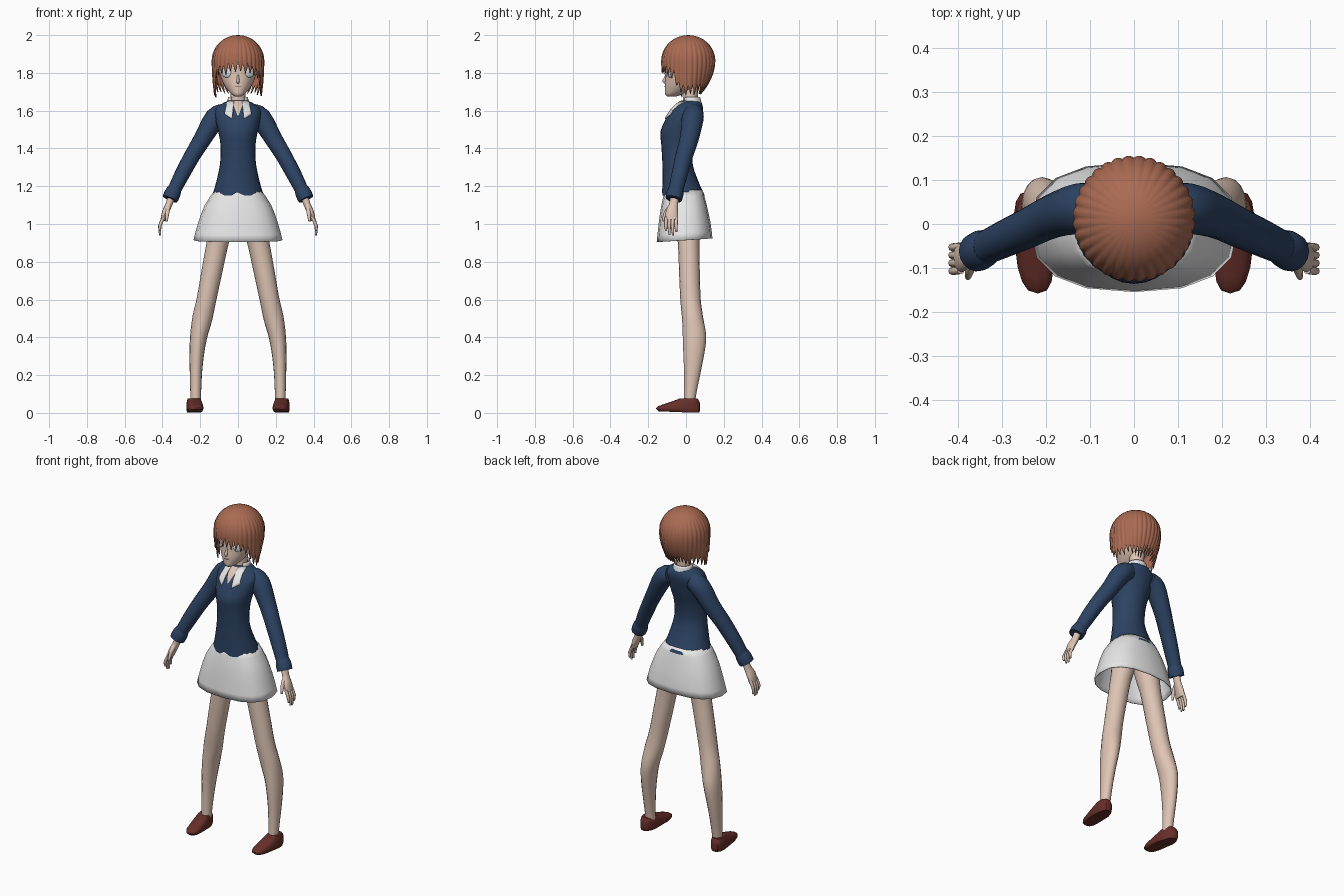
import bpy, bmesh, math, random
from mathutils import Vector

if "Cube" in bpy.data.objects:
    bpy.data.objects.remove(bpy.data.objects["Cube"])

random.seed(4)


def material(name, rgb):
    m = bpy.data.materials.new(name)
    m.diffuse_color = (*rgb, 1)
    m.use_nodes = True
    m.node_tree.nodes["Principled BSDF"].inputs["Base Color"].default_value = m.diffuse_color
    return m


SKIN = material("skin", (0.74, 0.56, 0.46))
HAIR = material("auburn hair", (0.40, 0.145, 0.085))
NAVY = material("navy cloth", (0.026, 0.056, 0.125))
WHITE = material("white cloth", (0.82, 0.82, 0.82))
SHOE = material("brown leather", (0.135, 0.028, 0.022))
EYE = material("eye white", (0.72, 0.74, 0.76))
LIP = material("lip", (0.42, 0.22, 0.18))


def spline(rows, steps):
    """Catmull-Rom interpolation of tuples."""
    out = []
    for i in range(len(rows) - 1):
        p = [rows[max(i - 1, 0)], rows[i], rows[i + 1], rows[min(i + 2, len(rows) - 1)]]
        for s in range(steps):
            t = s / steps
            out.append(tuple(0.5 * (2 * b + (c - a) * t + (2 * a - 5 * b + 4 * c - d) * t * t
                                    + (3 * b - a - 3 * c + d) * t ** 3) for a, b, c, d in zip(*p)))
    return out + [tuple(rows[-1])]


def finish(name, bm, mat, mirror=False, thick=0, angle=50):
    bmesh.ops.recalc_face_normals(bm, faces=bm.faces[:])
    me = bpy.data.meshes.new(name)
    bm.to_mesh(me)
    bm.free()
    me.materials.append(mat)
    ob = bpy.data.objects.new(name, me)
    bpy.context.collection.objects.link(ob)
    bpy.ops.object.select_all(action='DESELECT')
    ob.select_set(True)
    bpy.context.view_layer.objects.active = ob
    bpy.ops.object.shade_smooth_by_angle(angle=math.radians(angle))
    if thick:
        s = ob.modifiers.new("thickness", 'SOLIDIFY')
        s.thickness = thick
    if mirror:
        ob.modifiers.new("mirror", 'MIRROR')
    return ob


def bridge(rings, caps=(True, True), closed=True):
    bm = bmesh.new()
    vs = [[bm.verts.new(p) for p in r] for r in rings]
    n = len(vs[0])
    for a, b in zip(vs, vs[1:]):
        for i in range(n if closed else n - 1):
            j = (i + 1) % n
            bm.faces.new((a[i], a[j], b[j], b[i]))
    if caps[0]:
        bm.faces.new(vs[0])
    if caps[1]:
        bm.faces.new(vs[-1])
    return bm


def power(v, e):
    return math.copysign(abs(v) ** e, v)


def stack(rows, sides=24, steps=3, e=1.0, cx=0, caps=(True, True)):
    """Horizontal sections: (z, front y, back y, half width)."""
    rings = []
    for z, f, b, w in spline(rows, steps):
        ang = [2 * math.pi * i / sides for i in range(sides)]
        rings.append([(cx + w * power(math.sin(a), e),
                       (f + b) / 2 - (b - f) / 2 * power(math.cos(a), e), z) for a in ang])
    return bridge(rings, caps)


def tube(rows, sides=16, steps=3):
    """Sections across a path: (x, y, z, radius in x, radius in y)."""
    rows = spline(rows, steps)
    pts = [Vector(r[:3]) for r in rows]
    rings = []
    for i, r in enumerate(rows):
        t = (pts[min(i + 1, len(pts) - 1)] - pts[max(i - 1, 0)]).normalized()
        a = Vector((1, 0, 0))
        a = (a - t * a.dot(t)).normalized()
        b = t.cross(a)
        rings.append([pts[i] + a * r[3] * math.cos(k * 2 * math.pi / sides)
                      + b * r[4] * math.sin(k * 2 * math.pi / sides) for k in range(sides)])
    return bridge(rings)


# jacket body, with a small notch at the front of the hem
TORSO = [(1.15, -.127, .10, .137), (1.22, -.125, .068, .116), (1.32, -.125, .035, .095),
         (1.42, -.131, .045, .093), (1.49, -.135, .065, .105), (1.56, -.105, .082, .12),
         (1.605, -.075, .09, .122), (1.637, -.045, .085, .085), (1.655, -.02, .07, .045)]
bm = stack(TORSO, caps=(False, True))
for v in bm.verts:
    if v.co.z < 1.151 and abs(v.co.x) < .01 and v.co.y < 0:
        v.co.z += .022
finish("jacket_body", bm, NAVY)

# sleeves and cuffs
finish("sleeve", tube([(.07, .04, 1.588, .05, .05), (.12, .036, 1.562, .056, .058),
                       (.185, .018, 1.455, .048, .05), (.243, -.01, 1.36, .043, .046),
                       (.30, -.036, 1.255, .04, .042), (.347, -.058, 1.16, .034, .038)]), NAVY, True)
finish("cuff", tube([(.333, -.052, 1.19, .036, .038), (.346, -.058, 1.163, .043, .045),
                     (.36, -.065, 1.132, .042, .044)], steps=2), NAVY, True)

# hands
finish("palm", tube([(.35, -.06, 1.15, .02, .022), (.367, -.066, 1.10, .018, .024),
                     (.385, -.074, 1.06, .018, .033), (.398, -.076, 1.02, .013, .034)], 12), SKIN, True)
for i, (y, tip) in enumerate([(-.105, .965), (-.087, .942), (-.069, .94), (-.051, .958)]):
    finish("finger_%d" % (i + 1), tube([(.394, y, 1.035, .009, .009), (.414, y - .002, .99, .009, .009),
                                        (.412, y, tip, .005, .005)], 8, 2), SKIN, True)
finish("thumb", tube([(.368, -.08, 1.095, .011, .012), (.374, -.107, 1.06, .011, .011),
                      (.378, -.122, 1.015, .006, .006)], 8, 2), SKIN, True)

# skirt, open below, hem slightly lower at the front
bm = stack([(1.18, -.112, .088, .122), (1.10, -.130, .11, .176), (1.0, -.146, .13, .213),
            (.915, -.155, .14, .236)], sides=16, steps=2, e=.8, caps=(False, False))
for v in bm.verts:
    if v.co.z < 1.05:
        v.co.z += .065 * v.co.y
finish("skirt", bm, WHITE, thick=.005)

# legs
finish("leg", tube([(.066, .005, 1.12, .062, .085), (.085, .012, 1.0, .064, .07),
                    (.108, .014, .9, .058, .057), (.138, .018, .75, .055, .055),
                    (.167, .024, .6, .052, .054), (.189, .035, .5, .053, .056),
                    (.209, .045, .4, .045, .062), (.219, .04, .3, .038, .054),
                    (.223, .032, .2, .032, .042), (.224, .02, .08, .028, .031),
                    (.224, .02, .03, .028, .031)]), SKIN, True)

# shoes, toes turned a little inward
bm = stack([(.002, -.145, .07, .038), (.018, -.157, .075, .043), (.034, -.15, .075, .043),
            (.055, -.09, .073, .04), (.077, -.03, .06, .033)], 16, 2, .75, .23)
for v in bm.verts:
    v.co.x += .08 * (v.co.y + .02)
    if v.co.y < 0 and v.co.z < .01:
        v.co.z += .006
finish("shoe", bm, SHOE, True, angle=40)


# neck opening and collar laid over the jacket
def front_y(x, z):
    for a, b in zip(TORSO, TORSO[1:]):
        if a[0] <= z <= b[0]:
            t = (z - a[0]) / (b[0] - a[0])
            _, f, bk, w = [p + (q - p) * t for p, q in zip(a, b)]
            return (f + bk) / 2 - (bk - f) / 2 * math.sqrt(1 - min(abs(x) / w, .95) ** 2)
    return TORSO[-1][1]


def patch(corners, lift, n=7):
    a, b, c, d = [Vector(p) for p in corners]
    rings = []
    for i in range(n):
        l, r = a.lerp(d, i / (n - 1)), b.lerp(c, i / (n - 1))
        row = [l.lerp(r, j / (n - 1)) for j in range(n)]
        rings.append([(p.x, front_y(p.x, p.y) - lift, p.y) for p in row])
    return bridge(rings, (False, False), False)


finish("neckline", patch([(-.032, 1.65), (.032, 1.65), (.003, 1.575), (-.003, 1.575)], .004), SKIN)
finish("collar_flap", patch([(.022, 1.652), (.058, 1.655), (.072, 1.582), (.032, 1.558)], .011),
       WHITE, True, .006)
bm = stack([(1.632, -.028, .085, .06), (1.672, -.02, .075, .052)], caps=(False, False))
bmesh.ops.delete(bm, geom=[f for f in bm.faces if f.calc_center_median().y < -.005], context='FACES')
finish("collar_band", bm, WHITE, thick=.005)

# neck, head and nose
finish("neck", stack([(1.60, -.02, .068, .044), (1.66, -.017, .062, .04), (1.77, -.02, .07, .043)]), SKIN)
FACE = [(1.674, -.098, -.055, .014), (1.686, -.11, -.02, .034), (1.71, -.112, .03, .056),
        (1.74, -.112, .07, .076), (1.78, -.108, .10, .093), (1.82, -.106, .12, .104),
        (1.88, -.103, .125, .109), (1.94, -.07, .10, .085), (1.965, -.03, .06, .04)]
finish("head", stack(FACE, 28), SKIN)
finish("nose", tube([(0, -.104, 1.79, .004, .004), (0, -.113, 1.768, .007, .007),
                     (0, -.116, 1.755, .009, .009), (0, -.106, 1.745, .005, .005)], 8, 2), SKIN)

# mouth plate
bm = bmesh.new()
bmesh.ops.create_cube(bm, size=1)
for v in bm.verts:
    v.co = (v.co.x * .03, -.111 + v.co.y * .006, 1.727 + v.co.z * .005)
finish("mouth", bm, LIP)

# eyes: shallow domes turned with the cheek
bm = bmesh.new()
bmesh.ops.create_uvsphere(bm, u_segments=20, v_segments=12, radius=1)
c, s = math.cos(.5), math.sin(.5)
for v in bm.verts:
    x, y, z = v.co.x * .029, v.co.y * .01, v.co.z * .027
    v.co = (.061 + x * c - y * s, -.083 + x * s + y * c, 1.802 + z)
finish("eye", bm, EYE, True)

# hair: ridged cap made of locks with a ragged hem
HEM = [(0, 1.815), (25, 1.80), (45, 1.79), (58, 1.765), (68, 1.685), (85, 1.665),
       (110, 1.69), (150, 1.695), (180, 1.685)]


def hem_height(deg):
    for (a, p), (b, q) in zip(HEM, HEM[1:]):
        if a <= deg <= b:
            return p + (q - p) * (deg - a) / (b - a)
    return HEM[-1][1]


LOCKS, PER, RINGS = 32, 6, 16
drop = [random.uniform(-.012, .018) for _ in range(LOCKS)]
rings = [[] for _ in range(RINGS)]
for k in range(LOCKS * PER):
    th = 2 * math.pi * k / (LOCKS * PER)
    deg = abs((math.degrees(th) + 180) % 360 - 180)
    ridge = 1 - abs(2 * (k % PER) / PER - 1)
    hem = hem_height(deg) + drop[k // PER] + .05 * (1 - ridge)
    for i in range(RINGS):
        t = (i + .15) / (RINGS - .85)
        if t < .55:
            phi = t / .55 * math.pi / 2
            z, r = 1.865 + .135 * math.cos(phi), math.sin(phi)
        else:
            z = 1.865 + (hem - 1.865) * (t - .55) / .45
            d = max(0, (1.865 - z) / .19)
            r = 1 - (.1 + .5 * max(0, -math.cos(th))) * d * d
        r *= 1 - .035 * (1 - math.sin(ridge * math.pi / 2)) * min(1, t * 2)
        rings[i].append((.14 * r * math.sin(th), .012 - .144 * r * math.cos(th), z))
finish("hair", bridge(rings, (True, False)), HAIR, thick=.006, angle=60)
